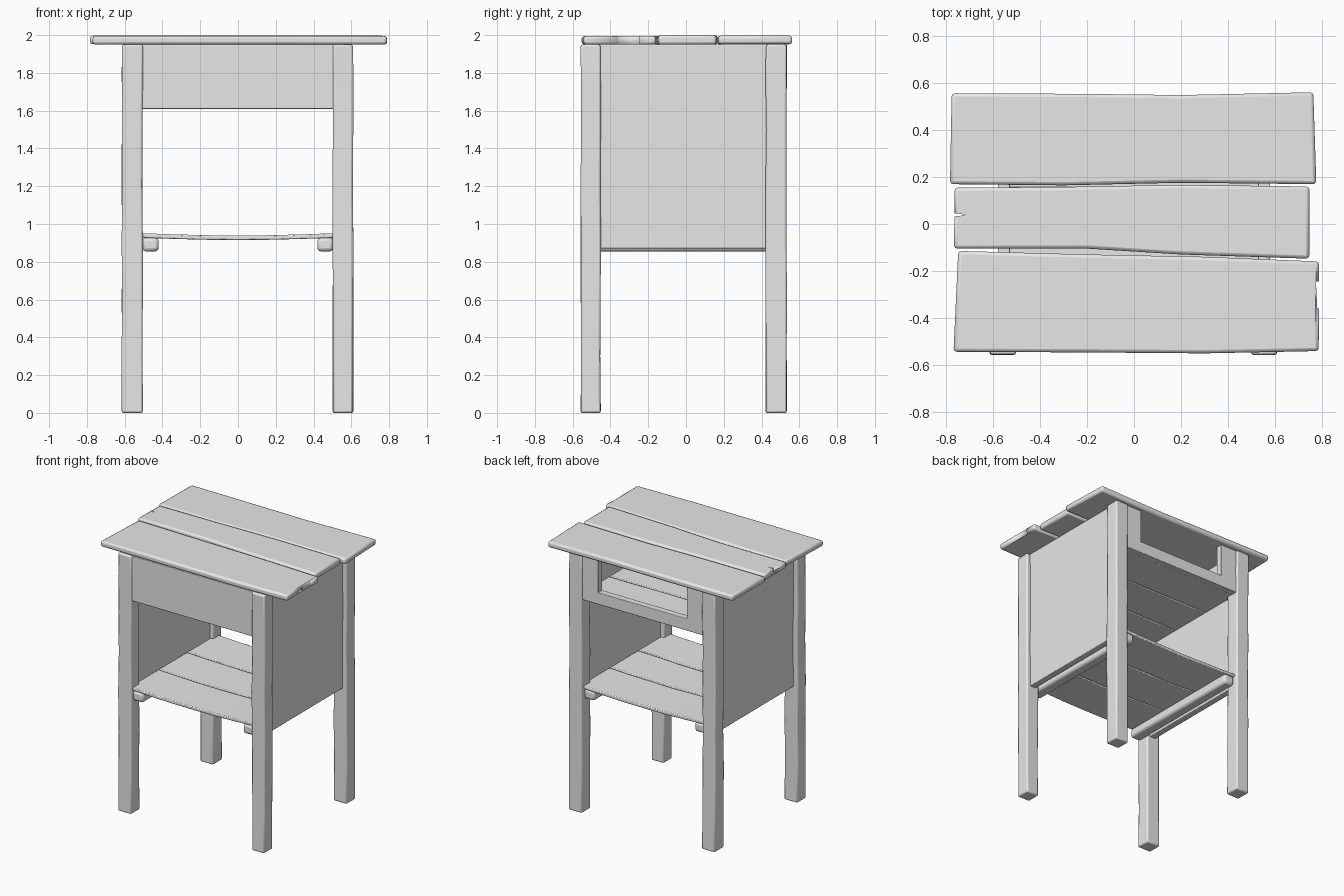
import bpy, bmesh, math, random
from mathutils import Vector

random.seed(4)
cube = bpy.data.objects.get("Cube")
if cube:
    bpy.data.objects.remove(cube)

# One flat colour for the whole piece
wood = bpy.data.materials.new("plain grey wood")
wood.use_nodes = True
GREY = (0.8, 0.8, 0.8, 1)
wood.diffuse_color = GREY
wood.node_tree.nodes["Principled BSDF"].inputs["Base Color"].default_value = GREY


def loft(name, rings, bevel=0.01):
    """Join four-cornered rings into a closed, softly bevelled timber."""
    bm = bmesh.new()
    loops = [[bm.verts.new(p) for p in ring] for ring in rings]
    for a, b in zip(loops, loops[1:]):
        for i in range(4):
            j = (i + 1) % 4
            bm.faces.new((a[i], a[j], b[j], b[i]))
    bm.faces.new(loops[0])
    bm.faces.new(loops[-1])
    bmesh.ops.recalc_face_normals(bm, faces=bm.faces)
    mesh = bpy.data.meshes.new(name)
    bm.to_mesh(mesh)
    bm.free()
    mesh.materials.append(wood)
    ob = bpy.data.objects.new(name, mesh)
    bpy.context.collection.objects.link(ob)
    bpy.ops.object.select_all(action="DESELECT")
    ob.select_set(True)
    bpy.context.view_layer.objects.active = ob
    bpy.ops.object.shade_smooth_by_angle(angle=math.radians(35))
    if bevel:
        mod = ob.modifiers.new("worn edges", "BEVEL")
        mod.width = bevel
        mod.segments = 2
        mod.limit_method = "ANGLE"
        mod.angle_limit = math.radians(50)
    return ob


def box(name, x, y, z, bevel=0.004):
    return loft(name, [[(x[0], y[0], h), (x[1], y[0], h), (x[1], y[1], h), (x[0], y[1], h)]
                       for h in z], bevel)


def plank(name, front, back, z, sag=0, bevel=0.014):
    """Board running along x, given its front and back edge points."""
    rings = []
    for i, ((xf, yf), (xb, yb)) in enumerate(zip(front, back)):
        dip = sag * math.sin(math.pi * i / (len(front) - 1))
        lo, hi = z[0] - dip, z[1] - dip
        rings.append([(xf, yf, lo), (xb, yb, lo), (xb, yb, hi), (xf, yf, hi)])
    return loft(name, rings, bevel)


def straight_planks(name, edges, half, z, sag):
    """Row of slightly uneven boards between the given y lines."""
    steps = 7
    xs = [-half + 2 * half * i / (steps - 1) for i in range(steps)]
    for n, (y0, y1) in enumerate(zip(edges, edges[1:])):
        wave = [random.uniform(0.002, 0.007) for _ in xs]
        plank(f"{name}_{n + 1}", [(x, y0 + w) for x, w in zip(xs, wave)],
              [(x, y1 - w / 2) for x, w in zip(xs, wave)], z, sag, 0.006)


def notch(board, points):
    """Cut a triangular split down through a board."""
    tri = points + points[-1:]
    shift = Vector((0.0005, 0, 0))
    rings = [[(p[0], p[1], h) for p in points] for h in (1.9, 2.05)]
    cutter = loft(board.name + "_cutter", rings, 0)
    cutter.hide_render = True
    cutter.hide_set(True)
    mod = board.modifiers.new("split", "BOOLEAN")
    mod.operation = "DIFFERENCE"
    mod.solver = "EXACT"
    mod.object = cutter


# Legs: square posts, gently worn along their height
for depth, y0, y1 in (("front", -0.56, -0.45), ("back", 0.42, 0.535)):
    for side, x0, x1 in (("right", -0.617, -0.503), ("left", 0.5, 0.612)):
        rings = []
        for h in (0, 0.3, 0.6, 0.9, 1.2, 1.5, 1.8, 1.95):
            w = [random.uniform(0, 0.005) for _ in range(4)]
            a, b, c, d = x0 + w[0], x1 - w[1], y0 + w[2], y1 - w[3]
            rings.append([(a, c, h), (b, c, h), (b, d, h), (a, d, h)])
        loft(f"{depth}_{side}_leg", rings, 0.01)

# Side panels and the bearers that carry the shelf
for side, s in (("right", -1), ("left", 1)):
    box(f"{side}_side_panel", sorted((s * 0.53, s * 0.58)), (-0.47, 0.44), (0.87, 1.95))
    box(f"{side}_shelf_bearer", sorted((s * 0.42, s * 0.505)), (-0.54, 0.5), (0.855, 0.928), 0.018)

# Front apron, solid
box("front_apron", (-0.52, 0.52), (-0.545, -0.505), (1.61, 1.95))

# Back frame: rail with two jambs around the opening
box("back_rail", (-0.52, 0.52), (0.47, 0.52), (1.61, 1.70))
for side, s in (("right", -1), ("left", 1)):
    box(f"back_{side}_jamb", sorted((s * 0.37, s * 0.52)), (0.47, 0.52), (1.69, 1.95))

# Compartment floor and sagging lower shelf
straight_planks("compartment_floor", (-0.506, -0.18, 0.15, 0.475), 0.535, (1.612, 1.64), 0)
straight_planks("shelf_plank", (-0.54, -0.19, 0.15, 0.505), 0.53, (0.928, 0.952), 0.013)

# Table top: three rough boards
plank("top_back_plank",
      [(-0.785, 0.17), (-0.3, 0.165), (0.2, 0.176), (0.778, 0.17)],
      [(-0.778, 0.558), (-0.2, 0.555), (0.2, 0.55), (0.765, 0.562)], (1.952, 1.997), 0.002)
middle = plank("top_middle_plank",
               [(-0.768, -0.105), (-0.2, -0.105), (0.2, -0.13), (0.748, -0.148)],
               [(-0.765, 0.155), (-0.3, 0.158), (0.2, 0.167), (0.748, 0.16)], (1.95, 2.0))
front = plank("top_front_plank",
              [(-0.77, -0.545), (-0.2, -0.548), (0.3, -0.552), (0.788, -0.542)],
              [(-0.75, -0.115), (-0.2, -0.13), (0.3, -0.14), (0.79, -0.16)], (1.95, 1.995))

# Splits at the board ends
notch(middle, [(-0.8, 0.03), (-0.73, 0.036), (-0.72, 0.04), (-0.8, 0.05)])
notch(front, [(0.782, -0.36), (0.81, -0.36), (0.81, -0.245), (0.776, -0.245)])
